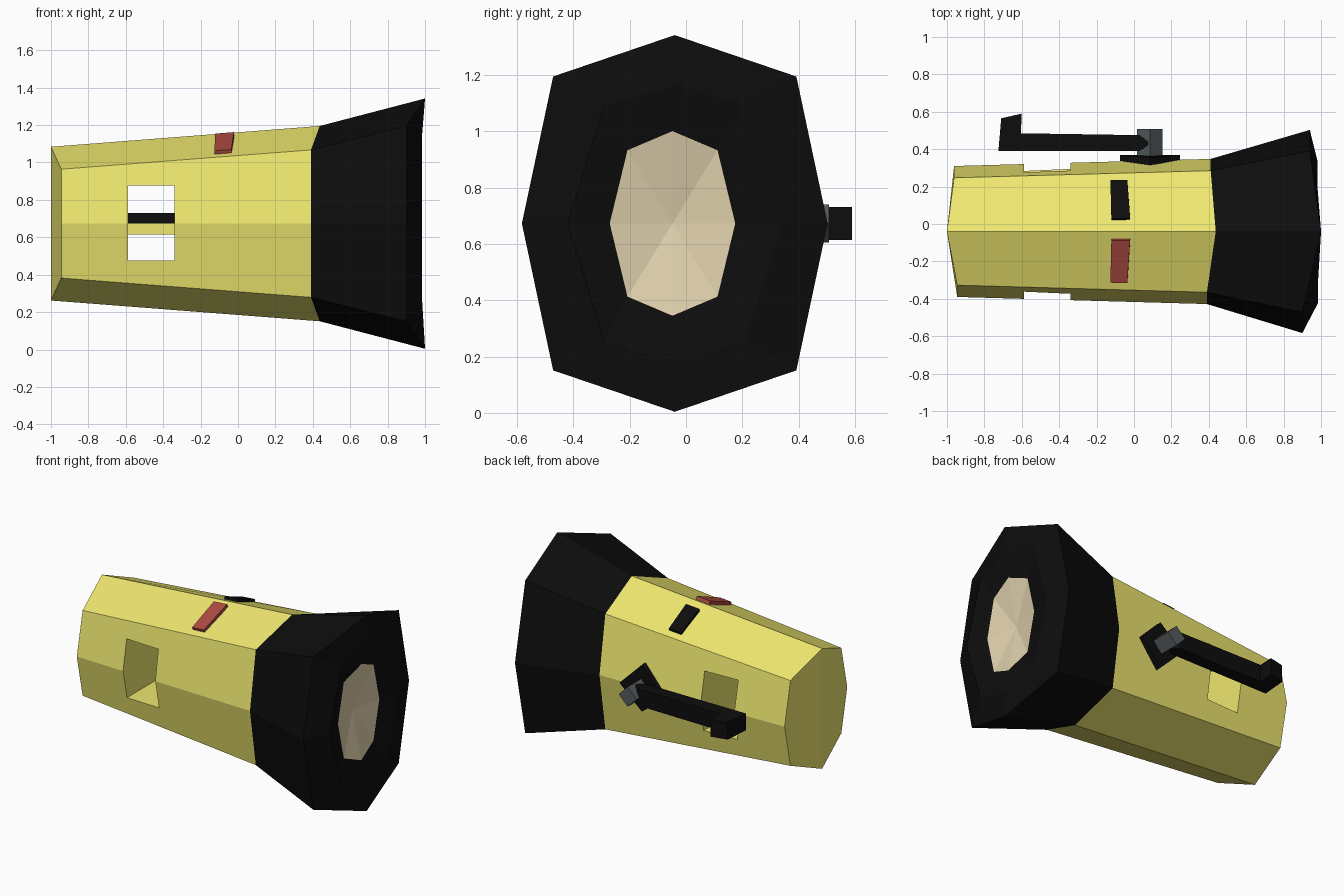
import bpy, bmesh
from mathutils import Vector

if "Cube" in bpy.data.objects:
    bpy.data.objects.remove(bpy.data.objects["Cube"])

CY, CZ = -0.04, 0.673


def material(name, rgb):
    m = bpy.data.materials.new(name)
    m.diffuse_color = (*rgb, 1)
    m.use_nodes = True
    m.node_tree.nodes["Principled BSDF"].inputs["Base Color"].default_value = m.diffuse_color
    return m


YELLOW = material("yellow", (0.86, 0.80, 0.16))
BLACK = material("black", (0.004, 0.004, 0.004))
RED = material("red", (0.42, 0.07, 0.055))
STEEL = material("steel", (0.09, 0.105, 0.115))
CREAM = material("cream", (0.75, 0.64, 0.42))


def make(name, verts, faces, *mats):
    me = bpy.data.meshes.new(name)
    me.from_pydata(verts, [], faces)
    bm = bmesh.new()
    bm.from_mesh(me)
    bmesh.ops.recalc_face_normals(bm, faces=bm.faces)
    bm.to_mesh(me)
    bm.free()
    for m in mats:
        me.materials.append(m)
    ob = bpy.data.objects.new(name, me)
    bpy.context.collection.objects.link(ob)
    return ob


def ring(x_mid, x_back, x_front, side, diag, rz, dz, cy=CY):
    """Eight-sided ring, starting at the top and going round by the back."""
    return [(x_mid, cy, CZ + rz), (x_back, cy + diag, CZ + dz),
            (x_back, cy + side, CZ), (x_back, cy + diag, CZ - dz),
            (x_mid, cy, CZ - rz), (x_front, cy - diag, CZ - dz),
            (x_front, cy - side, CZ), (x_front, cy - diag, CZ + dz)]


def bridge(count, n=8):
    return [(r * n + i, r * n + (i + 1) % n, (r + 1) * n + (i + 1) % n, (r + 1) * n + i)
            for r in range(count - 1) for i in range(n)]


def prism(name, loops, *mats):
    """Closed solid through equal loops of points."""
    n = len(loops[0])
    last = (len(loops) - 1) * n
    faces = bridge(len(loops), n) + [tuple(range(n)), tuple(range(last, last + n))]
    return make(name, [p for l in loops for p in l], faces, *mats)


back = ring(-1.0, -0.962, -0.945, 0.35, 0.287, 0.411, 0.291)
neck = ring(0.437, 0.41, 0.39, 0.388, 0.325, 0.522, 0.394)
rim = ring(1.0, 0.94, 0.90, 0.543, 0.432, 0.669, 0.522)
bezel = ring(0.985, 0.98, 0.985, 0.38, 0.25, 0.49, 0.42)
lens_edge = ring(0.965, 0.945, 0.945, 0.223, 0.16, 0.328, 0.26, -0.048)

# Tapered yellow body, creased end cap
caps = [(0, 1, 2, 3, 4), (4, 5, 6, 7, 0), (8, 9, 10, 11, 12), (12, 13, 14, 15, 8)]
body = make("body", back + neck, bridge(2) + caps, YELLOW)

# Grip opening cut through the body
x0, x1, z0, z1 = -0.588, -0.34, 0.475, 0.878
cutter = prism("grip_cutter", [[(x0, y, z0), (x1, y, z0), (x1, y, z1), (x0, y, z1)]
                               for y in (-1, 1)], YELLOW)
cutter.hide_render = True
cutter.hide_set(True)
cut = body.modifiers.new("grip_opening", 'BOOLEAN')
cut.operation = 'DIFFERENCE'
cut.solver = 'EXACT'
cut.object = cutter

# Flared head and dished lens
make("head", neck + rim + bezel + lens_edge, bridge(4), BLACK)
make("lens", lens_edge + [(0.90, -0.048, CZ)],
     [(i, (i + 1) % 8, 8) for i in range(8)], CREAM)


# Switches lying on the two upper faces
def switch(name, side, t0, t1, mat):
    d = 1 if side > 0 else 7

    def on_face(x, t):
        f = (x + 0.97) / 1.39
        top = Vector(back[0]).lerp(Vector(neck[0]), f)
        low = Vector(back[d]).lerp(Vector(neck[d]), f)
        p = top.lerp(low, t)
        return Vector((x, p.y, p.z))

    base = [on_face(-0.12, t0), on_face(-0.02, t0), on_face(-0.035, t1), on_face(-0.125, t1)]
    up = Vector((-0.06, side * 0.36, 0.93)) * 0.02
    prism(name, [[p - up for p in base], [p + up for p in base]], mat)


switch("black_switch", 1, 0.2, 0.86, BLACK)
switch("red_switch", -1, 0.13, 0.86, RED)


# Diamond mounting plate and pivot on the back
def diamond(y, r, mid_y=None):
    m = y if mid_y is None else mid_y
    return [(0.085 - r, y, CZ), (0.085, m, CZ + r), (0.085 + r, y, CZ), (0.085, m, CZ - r)]


prism("mounting_plate", [diamond(0.338, 0.16, 0.315), diamond(0.368, 0.16, 0.355)], BLACK)
prism("pivot", [diamond(0.35, 0.068), diamond(0.508, 0.068)], STEEL)

# Hooked handle arm
outline = [(0.03, 0.39), (0.085, 0.43), (0.03, 0.475), (-0.605, 0.485),
           (-0.60, 0.59), (-0.71, 0.565), (-0.725, 0.39)]
handle = prism("handle", [[(x, y, CZ + dz) for x, y in outline]
                          for dz in (-0.058, 0, 0.058)], BLACK, YELLOW)
for p in handle.data.polygons:
    if p.normal.y < -0.9 and p.center.z < CZ:
        p.material_index = 1
